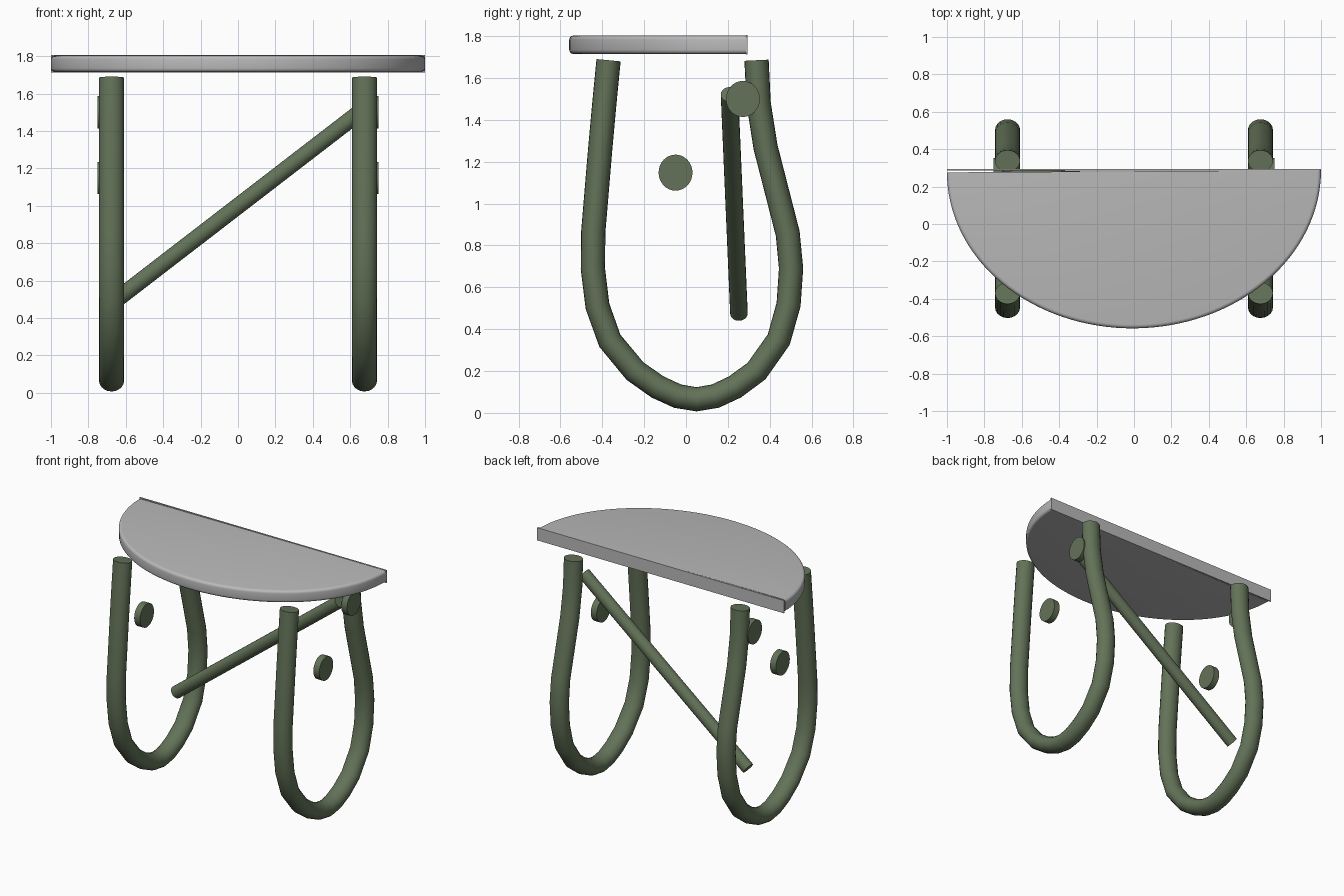
import bpy, bmesh, math
from mathutils import Vector

cube = bpy.data.objects.get("Cube")
if cube:
    bpy.data.objects.remove(cube, do_unlink=True)


def material(name, rgb):
    m = bpy.data.materials.new(name)
    m.use_nodes = True
    color = (*rgb, 1.0)
    m.diffuse_color = color
    m.node_tree.nodes["Principled BSDF"].inputs["Base Color"].default_value = color
    return m


GREEN = material("olive_green", (0.125, 0.17, 0.098))
GREY = material("light_grey", (0.49, 0.49, 0.49))


def finish(name, bm, mat):
    bmesh.ops.recalc_face_normals(bm, faces=bm.faces)
    mesh = bpy.data.meshes.new(name)
    bm.to_mesh(mesh)
    bm.free()
    mesh.materials.append(mat)
    obj = bpy.data.objects.new(name, mesh)
    bpy.context.collection.objects.link(obj)
    bpy.ops.object.select_all(action='DESELECT')
    obj.select_set(True)
    bpy.context.view_layer.objects.active = obj
    bpy.ops.object.shade_smooth_by_angle(angle=math.radians(35))
    return obj


def skin(bm, rings):
    """Join matching rings of vertices into a capped solid."""
    for a, b in zip(rings, rings[1:]):
        n = len(a)
        for i in range(n):
            j = (i + 1) % n
            bm.faces.new((a[i], a[j], b[j], b[i]))
    bm.faces.new(rings[0])
    bm.faces.new(rings[-1])


def tube(name, path, side_axis, r_side, r_other, sides=20):
    """Sweep an oval section along a path, with flat capped ends."""
    bm = bmesh.new()
    pts = [Vector(p) for p in path]
    ref = Vector(side_axis)
    rings = []
    for k, p in enumerate(pts):
        before, after = pts[max(k - 1, 0)], pts[min(k + 1, len(pts) - 1)]
        t = (after - before).normalized()
        side = (ref - t * ref.dot(t)).normalized()
        up = t.cross(side)
        ring = []
        for i in range(sides):
            a = math.tau * i / sides
            ring.append(bm.verts.new(p + side * r_side * math.cos(a) + up * r_other * math.sin(a)))
        rings.append(ring)
    skin(bm, rings)
    return finish(name, bm, GREEN)


# Bent leg loops: one (y, z) centreline from front top, round the floor, to back top
LEG = [(-0.37, 1.685), (-0.39, 1.48), (-0.41, 1.26), (-0.443, 0.866), (-0.445, 0.69),
       (-0.423, 0.51), (-0.364, 0.345), (-0.244, 0.2), (-0.136, 0.124), (-0.04, 0.08),
       (0.05, 0.065), (0.14, 0.08), (0.234, 0.124), (0.337, 0.2), (0.443, 0.35),
       (0.49, 0.517), (0.502, 0.69), (0.486, 0.857), (0.38, 1.27), (0.347, 1.48), (0.337, 1.685)]

for label, s in (("left", 1), ("right", -1)):
    tube(label + "_leg_loop", [(s * 0.676, y, z) for y, z in LEG], (1, 0, 0), 0.067, 0.058)
    # Round discs at the outer side of each loop
    for part, y, z in (("middle_disc", -0.05, 1.148), ("back_disc", 0.272, 1.5)):
        tube(f"{label}_{part}", [(s * 0.703, y, z), (s * 0.75, y, z)], (0, 1, 0), 0.081, 0.086, 32)

# Diagonal brace
tube("diagonal_brace", [(-0.68, 0.253, 0.475), (0.68, 0.208, 1.522)], (0, 1, 0), 0.042, 0.044)

# Half-round seat top with a softened rim
bm = bmesh.new()
Z0, Z1, R, STEPS, ARC = 1.715, 1.803, 0.02, 4, 64
quarter = [i * math.pi / 2 / STEPS for i in range(STEPS + 1)]
profile = [(R - R * math.sin(a), Z0 + R - R * math.cos(a)) for a in quarter]
profile += [(inset, Z0 + Z1 - z) for inset, z in reversed(profile)]
rings = []
for inset, z in profile:
    ring = []
    for i in range(ARC + 1):
        a = math.pi * i / ARC
        x = (1 - inset) * math.cos(a)
        ring.append(bm.verts.new((x, 0.282 + 0.006 * x - (0.84 - inset) * math.sin(a), z)))
    rings.append(ring)
skin(bm, rings)
finish("seat_top", bm, GREY)

# Thin upright strip along the straight back edge
bm = bmesh.new()
bmesh.ops.create_cube(bm, size=1)
bmesh.ops.scale(bm, vec=(2.0, 0.009, 0.093), verts=bm.verts)
bmesh.ops.translate(bm, vec=(0, 0.29, 1.759), verts=bm.verts)
finish("back_edge_strip", bm, GREY)
